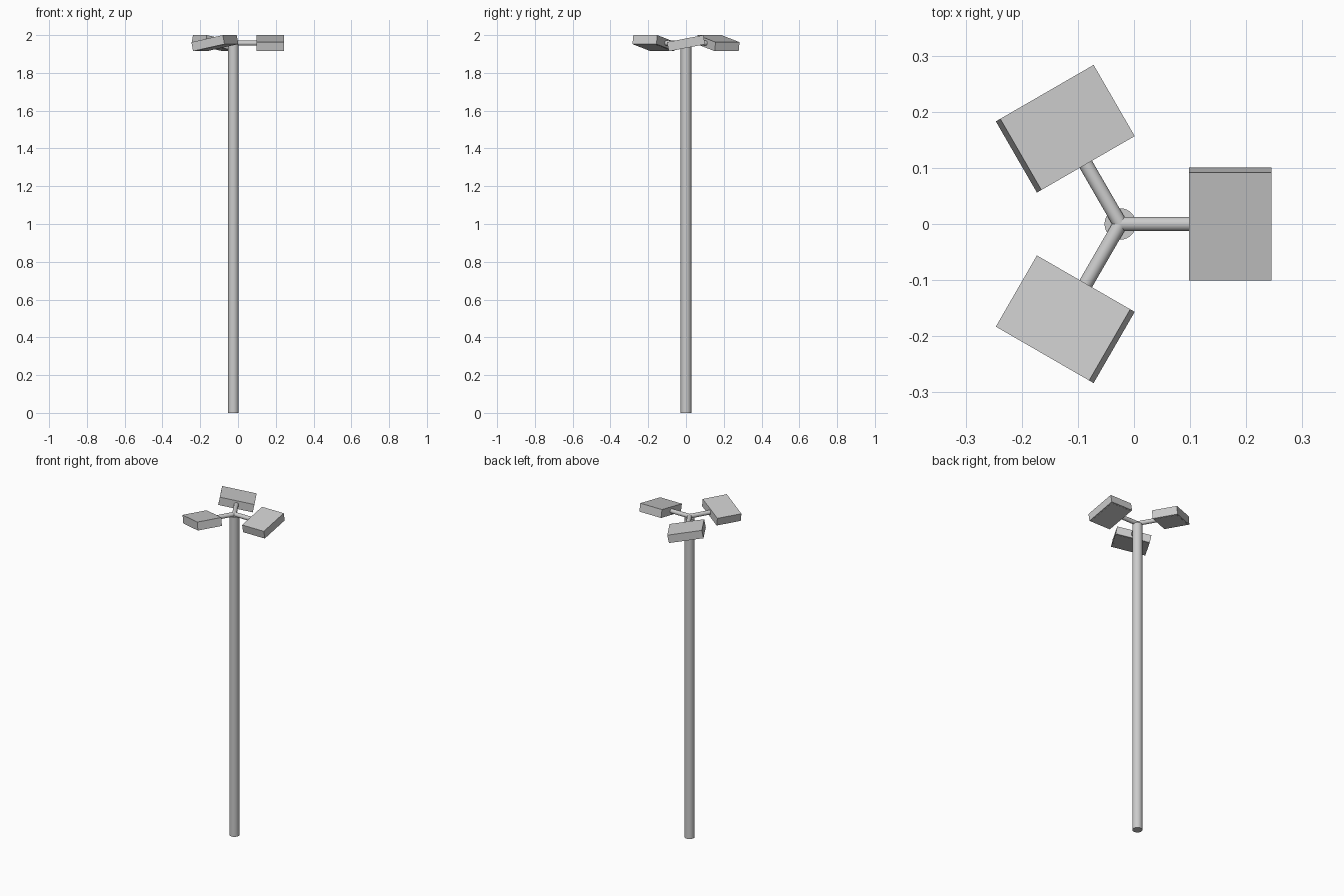
import bpy
from math import radians
from mathutils import Matrix

if "Cube" in bpy.data.objects:
    bpy.data.objects.remove(bpy.data.objects["Cube"])

PX = -0.0245          # pole axis, offset in x
HEAD_Z = 1.9575       # height of arms and lamp heads
TILT = radians(11)


def cylinder(name, r, length, matrix):
    bpy.ops.mesh.primitive_cylinder_add(vertices=32, radius=r, depth=length)
    ob = bpy.context.object
    ob.name = name
    ob.matrix_world = matrix
    bpy.ops.object.shade_smooth_by_angle(angle=radians(35))
    return ob


def box(name, size, matrix):
    bpy.ops.mesh.primitive_cube_add(size=1)
    ob = bpy.context.object
    ob.name = name
    ob.data.transform(Matrix.Diagonal((*size, 1)))
    ob.matrix_world = matrix
    return ob


# Pole
cylinder("pole", 0.028, 1.95, Matrix.Translation((PX, 0, 0.975)))

# Three arms, each with a tilted lamp head
for i in range(3):
    spin = Matrix.Translation((PX, 0, HEAD_Z)) @ Matrix.Rotation(radians(120 * i), 4, 'Z')
    # Horizontal arm
    cylinder(f"arm_{i + 1}", 0.0128, 0.128,
             spin @ Matrix.Translation((0.064, 0, 0)) @ Matrix.Rotation(radians(90), 4, 'Y'))
    # Lamp housing, tilted about the arm
    head = spin @ Matrix.Translation((0.196, 0, 0)) @ Matrix.Rotation(TILT, 4, 'X')
    box(f"lamp_housing_{i + 1}", (0.1465, 0.1956, 0.0485), head)
    # Thin lens plate under the housing
    box(f"lamp_lens_{i + 1}", (0.132, 0.180, 0.004),
        head @ Matrix.Translation((0, 0, -0.0232)))
